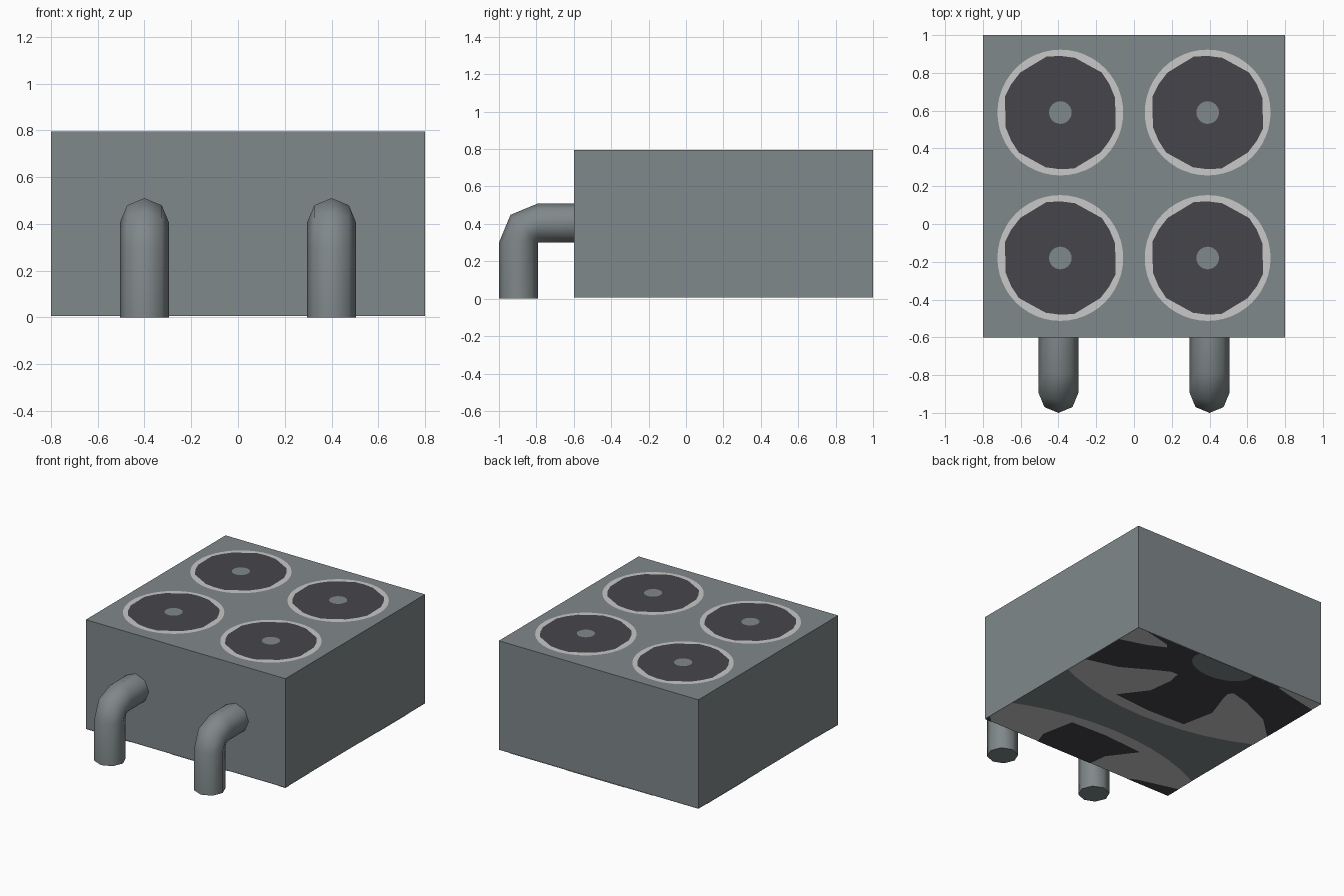
import bpy, bmesh, math

if "Cube" in bpy.data.objects:
    bpy.data.objects.remove(bpy.data.objects["Cube"])

def material(name, rgb):
    m = bpy.data.materials.new(name)
    m.diffuse_color = (*rgb, 1.0)
    m.use_nodes = True
    m.node_tree.nodes["Principled BSDF"].inputs["Base Color"].default_value = m.diffuse_color
    return m

BODY = material("grey_metal", (0.216, 0.246, 0.254))
LIGHT = material("light_grey", (0.58, 0.58, 0.58))
DARK = material("dark_grey", (0.061, 0.060, 0.069))
STEP = 0.002          # height of each thin layer
SIZE = 1.6

def finish(bm, name, mat):
    mesh = bpy.data.meshes.new(name)
    bm.to_mesh(mesh)
    bm.free()
    mesh.materials.append(mat)
    ob = bpy.data.objects.new(name, mesh)
    bpy.context.collection.objects.link(ob)
    return ob

def polar(r, deg):
    a = math.radians(deg)
    return (r * math.cos(a), r * math.sin(a))

def circle(r, n=48):
    return [polar(r, 360 * i / n) for i in range(n)]

# Impeller outline: six blades separated by swept, round-tipped slots
def impeller():
    slot = [(0.305, 44), (0.22, 53), (0.15, 58), (0.12, 63),
            (0.115, 69), (0.15, 76), (0.22, 79), (0.30, 75)]
    blade_end = [(0.30, 90)]
    return [polar(r, d + 60 * k) for k in range(6) for r, d in slot + blade_end]

# Flat plate, scaled and placed, then trimmed to the casing outline
def plate(name, pts, cx, cy, sx, sy, z, mat):
    bm = bmesh.new()
    bm.faces.new([bm.verts.new((cx + sx * p, cy + sy * q, z)) for p, q in pts])
    bmesh.ops.triangulate(bm, faces=bm.faces[:], ngon_method='EAR_CLIP')
    for co, no in (((0.8, 0, 0), (1, 0, 0)), ((-0.8, 0, 0), (-1, 0, 0)),
                   ((0, 1.0, 0), (0, 1, 0)), ((0, -0.6, 0), (0, -1, 0))):
        bmesh.ops.bisect_plane(bm, geom=bm.verts[:] + bm.edges[:] + bm.faces[:],
                               plane_co=co, plane_no=no, clear_outer=True)
    if bm.faces:
        finish(bm, name, mat)
    else:
        bm.free()

def fan(label, cx, cy, sx, sy, z, dz):
    plate(label + "_disc", circle(0.333), cx, cy, sx, sy, z + dz, LIGHT)
    plate(label + "_blades", impeller(), cx, cy, sx, sy, z + 2 * dz, DARK)
    plate(label + "_hub", circle(0.06, 24), cx, cy, sx, sy, z + 3 * dz, BODY)

# Casing
bm = bmesh.new()
bmesh.ops.create_cube(bm, size=1)
z_low, z_high = 3 * STEP, 0.8 - 3 * STEP
for v in bm.verts:
    v.co = (v.co.x * SIZE, v.co.y * SIZE + 0.2,
            z_high if v.co.z > 0 else z_low)
finish(bm, "casing", BODY)

# Four fans on top
for i, cx in enumerate((-0.39, 0.39)):
    for j, cy in enumerate((-0.18, 0.59)):
        fan(f"top_fan_{i}{j}", cx, cy, 1, 1, z_high, STEP)

# Enlarged fan pattern on the underside
for i, cy in enumerate((0.968, -1.02)):
    fan(f"underside_fan_{i}", 0.032, cy, -4, 2.58, z_low, -STEP)

# Two eight-sided elbow pipes at the front
R = 0.105
PIVOT_Y, PIVOT_Z = -0.79, 0.30
for side, px in (("left", -0.4), ("right", 0.4)):
    bm = bmesh.new()
    rings = []
    # bend angle, shift along y, shift along z
    for t, dy, dz in ((0, 0, -0.30), (0, 0, 0), (45, 0, 0), (90, 0, 0), (90, 0.19, 0)):
        c, s = math.cos(math.radians(t)), math.sin(math.radians(t))
        ring = []
        for k in range(8):
            ox, d = R * math.sin(k * math.pi / 4), R + R * math.cos(k * math.pi / 4)
            ring.append(bm.verts.new((px + ox, PIVOT_Y - d * c + dy, PIVOT_Z + d * s + dz)))
        rings.append(ring)
    for a, b in zip(rings, rings[1:]):
        for k in range(8):
            bm.faces.new((a[k], a[(k + 1) % 8], b[(k + 1) % 8], b[k]))
    bm.faces.new(rings[0])
    bmesh.ops.remove_doubles(bm, verts=bm.verts[:], dist=0.0005)
    bmesh.ops.recalc_face_normals(bm, faces=bm.faces[:])
    pipe = finish(bm, side + "_pipe", BODY)
    bpy.ops.object.select_all(action='DESELECT')
    pipe.select_set(True)
    bpy.context.view_layer.objects.active = pipe
    bpy.ops.object.shade_smooth_by_angle(angle=math.radians(60))
